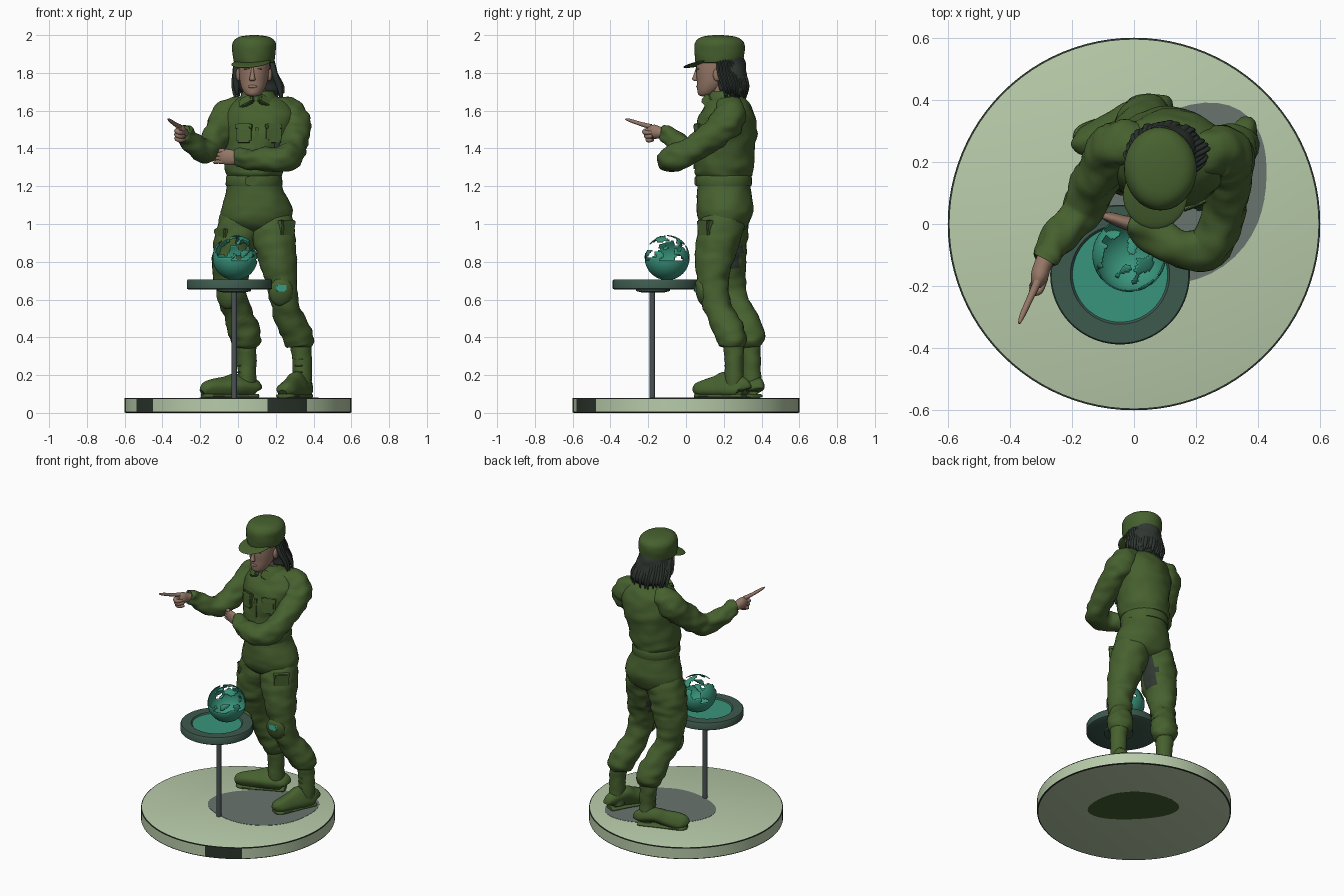
import bpy, bmesh, math, random
from mathutils import Vector, noise, Matrix
random.seed(4)

def mat(name, r, g, b):
    m = bpy.data.materials.new(name)
    m.diffuse_color = (r, g, b, 1)
    return m
GREEN = mat("olive cloth", .062, .118, .028)
PALE = mat("pale green", .48, .6, .4)
DARK = mat("dark edge", .025, .035, .025)
SKIN = mat("skin", .3, .185, .135)
HAIR = mat("dark hair", .03, .04, .033)
TABLE = mat("table grey green", .047, .1, .075)
TEAL = mat("teal", .04, .3, .2)
METAL = mat("pole grey", .07, .085, .085)
GREY = mat("base patch grey", .14, .175, .155)

def finish(name, bm, *mats):
    bmesh.ops.recalc_face_normals(bm, faces=bm.faces)
    me = bpy.data.meshes.new(name)
    bm.to_mesh(me)
    bm.free()
    for m in mats:
        me.materials.append(m)
    ob = bpy.data.objects.new(name, me)
    bpy.context.collection.objects.link(ob)
    return ob

def bridge(bm, rings, cap=True):
    n = len(rings[0])
    for a, b in zip(rings, rings[1:]):
        for i in range(n):
            bm.faces.new((a[i], a[(i + 1) % n], b[(i + 1) % n], b[i]))
    if cap:
        bm.faces.new(rings[0])
        bm.faces.new(rings[-1])

def tube(name, pts, m, flat=False, cloth=0.0, n=28, steps=4, power=1.0):
    """Smooth skin through stations (x, y, z, ra[, rb]); flat keeps the rings level."""
    P = [tuple(p) + ((p[3],) if len(p) == 4 else ()) for p in pts]
    S = []
    for i in range(len(P) - 1):
        a, b, c, d = P[max(i - 1, 0)], P[i], P[i + 1], P[min(i + 2, len(P) - 1)]
        for k in range(steps):
            t = k / steps
            S.append([.5 * (2 * q + (r - p) * t + (2 * p - 5 * q + 4 * r - s) * t * t
                     + (3 * q - p - 3 * r + s) * t ** 3) for p, q, r, s in zip(a, b, c, d)])
    S.append(list(P[-1]))
    bm, rings, side = bmesh.new(), [], None
    for i, s in enumerate(S):
        c = Vector(s[:3])
        T = (Vector(S[min(i + 1, len(S) - 1)][:3]) - Vector(S[max(i - 1, 0)][:3])).normalized()
        if flat:
            T = Vector((0, 0, 1))
        if side is None:
            side = Vector((1, 0, 0)) if abs(T.z) > .9 else T.cross(Vector((0, 0, 1)))
        side = (side - T * side.dot(T)).normalized()
        up = T.cross(side)
        ring = []
        for k in range(n):
            w = math.tau * k / n
            cw, sw = math.cos(w), math.sin(w)
            off = (side * max(s[3], .001) * math.copysign(abs(cw) ** power, cw)
                   + up * max(s[4], .001) * math.copysign(abs(sw) ** power, sw))
            q = c + off
            if cloth:
                q += off.normalized() * cloth * noise.noise(Vector((q.x * 13, q.y * 13, q.z * 24)))
            ring.append(bm.verts.new(q))
        rings.append(ring)
    bridge(bm, rings)
    return finish(name, bm, m)

def blob(name, loc, size, m, rot=(0, 0, 0), box=False):
    bm = bmesh.new()
    if box:
        bmesh.ops.create_cube(bm, size=2)
        bmesh.ops.bevel(bm, geom=bm.edges[:], offset=.25, segments=2, affect='EDGES')
    else:
        bmesh.ops.create_uvsphere(bm, u_segments=24, v_segments=14, radius=1)
    bm.transform(Matrix.Diagonal((*size, 1)))
    ob = finish(name, bm, m)
    ob.location = loc
    ob.rotation_euler = [math.radians(a) for a in rot]
    return ob

def lathe(name, prof, c, mats, rule, n=96):
    bm = bmesh.new()
    rings = [[bm.verts.new((c[0] + r * math.cos(math.tau * k / n), c[1] + r * math.sin(math.tau * k / n), z))
              for k in range(n)] for r, z in prof]
    bridge(bm, rings)
    for f in bm.faces:
        p = f.calc_center_median() - Vector((*c, 0))
        f.material_index = rule(p, math.hypot(p.x, p.y), math.degrees(math.atan2(p.y, p.x)))
    return finish(name, bm, *mats)

# Round base with dark edge lines, two dark rim blocks and painted patches above and below
lathe("base", [(.592, 0), (.6, .002), (.6, .007), (.6, .073), (.6, .078), (.594, .08)], (0, 0), (PALE, DARK),
      lambda p, r, a: int(r > .58 and (p.z < .007 or p.z > .073 or -75 < a < -52 or -154 < a < -137)))
def patch(name, c, z, rx, ry, rot, m):
    bm = bmesh.new()
    bmesh.ops.create_cone(bm, cap_ends=True, segments=48, radius1=1, radius2=1, depth=.002)
    for v in bm.verts:
        w = 1 + .06 * math.sin(3 * math.atan2(v.co.y, v.co.x)) 
        v.co.x, v.co.y = v.co.x * rx * w, v.co.y * ry * w
    ob = finish(name, bm, m)
    ob.location, ob.rotation_euler.z = (*c, z), math.radians(rot)
patch("base_top_patch", (.13, .09), .0805, .34, .26, 35, GREY)
patch("base_bottom_patch", (.05, .05), .0008, .28, .17, 135, GREEN)

# Small round table
lathe("table_top", [(.1, .655), (.215, .652), (.225, .658), (.225, .7), (.221, .705), (.16, .705), (.153, .697)],
      (-.045, -.163), (TABLE, TEAL), lambda p, r, a: int(r < .1 and p.z > .68))
lathe("table_hub", [(.06, .638), (.09, .645), (.09, .66)], (-.02, -.175), (TABLE,), lambda p, r, a: 0)
lathe("table_pole", [(.015, .07), (.015, .65)], (-.02, -.178), (METAL,), lambda p, r, a: 0, 20)

# Broken hollow globe
bm = bmesh.new()
bmesh.ops.create_uvsphere(bm, u_segments=72, v_segments=44, radius=.119)
gone = [f for f in bm.faces for p in [f.calc_center_median()]
        if p.z > -.02 and noise.noise(p * 24 + Vector((3, 1, 7))) + p.z * 2.5 - p.y * 1.2 > .04]
bmesh.ops.delete(bm, geom=gone, context='FACES')
globe = finish("globe", bm, TEAL)
globe.location = (-.015, -.1, .822)
globe.modifiers.new("shell", 'SOLIDIFY').thickness = .004

# Trousers, with dark inner thighs
tube("trouser_hips", [(.09, .21, .95, .05, .06), (.095, .207, .97, .12, .1), (.098, .205, 1.0, .172, .13),
     (.1, .205, 1.05, .19, .148), (.1, .205, 1.1, .18, .15), (.088, .2, 1.19, .148, .142),
     (.085, .2, 1.26, .14, .14)], GREEN, True, .006, 40)
lleg = tube("left_trouser_leg", [(.165, .205, 1.1, .085), (.178, .195, 1.02, .112), (.19, .175, .93, .115),
     (.205, .155, .84, .106), (.222, .145, .75, .092), (.235, .145, .66, .078), (.26, .18, .53, .074),
     (.305, .23, .43, .081), (.328, .248, .37, .075), (.33, .25, .345, .05)], GREEN, cloth=.011, steps=6)
rleg = tube("right_trouser_leg", [(.04, .21, 1.1, .085), (.02, .212, 1.02, .114), (-.01, .21, .93, .116),
     (-.025, .21, .84, .112), (-.035, .22, .75, .098), (-.033, .235, .64, .08), (0, .285, .53, .077),
     (.035, .33, .43, .083), (.045, .34, .37, .074), (.047, .343, .345, .05)], GREEN, cloth=.011, steps=6)
for leg, s in ((lleg, -1), (rleg, 1)):
    leg.data.materials.append(HAIR)
    for f in leg.data.polygons:
        if .76 < f.center.z < .98 and f.normal.x * s > .75 and f.normal.y > -.2:
            f.material_index = 1
for nm, loc, rz in (("left", (.258, .1, .975), 40), ("right", (-.085, .15, .93), -52)):
    blob(nm + "_cargo_pocket", loc, (.045, .016, .042), GREEN, (4, 0, rz), True)
    blob(nm + "_cargo_flap", (loc[0], loc[1], loc[2] + .033), (.049, .019, .013), GREEN, (4, 0, rz), True)
blob("left_knee_pad", (.228, .085, .64), (.064, .033, .076), GREEN, (12, 0, 8))
blob("right_knee_pad", (-.06, .175, .62), (.06, .03, .072), GREEN, (12, 0, -30))
blob("knee_patch", (.228, .054, .662), (.028, .008, .02), TEAL, (-10, 0, 8), True)

# Boots
def boot(name, heel, toe, ankle):
    h, t = Vector(heel), Vector(toe)
    def run(nm, sts, lo=.08):
        pts = []
        for f, w, ht in sts:
            p = h.lerp(t, f)
            pts.append((p.x, p.y, lo + ht / 2, w, ht / 2))
        tube(name + nm, pts, GREEN, n=24, power=.7)
    run("_foot", [(0, .025, .08), (.05, .04, .11), (.35, .046, .14), (.55, .049, .115), (.8, .053, .09),
                  (.93, .046, .075), (1, .025, .045)])
    run("_sole", [(0, .034, .022), (.06, .043, .022), (.4, .046, .022), (.8, .056, .022),
                  (.95, .048, .022), (1.01, .024, .022)], .079)
    x, y = ankle
    tube(name + "_shaft", [(x, y, .11, .047), (x, y, .18, .051), (x, y, .26, .05), (x - .005, y - .002, .33, .055),
         (x - .008, y - .004, .38, .055)], GREEN, True, .006)
    d = (t - h).normalized() * .044
    for i in range(5):
        blob(name + "_lace", (x + d.x, y + d.y, .18 + i * .035), (.026, .009, .006), GREEN,
             (0, 0, math.degrees(math.atan2(d.y, d.x)) + 90))
boot("left_boot", (.365, .305), (.238, .055), (.34, .255))
boot("right_boot", (.1, .37), (-.185, .255), (.047, .346))

# Shirt, belt, collar and pockets
tube("shirt", [(.085, .2, 1.255, .145, .145), (.088, .2, 1.29, .158, .158), (.097, .203, 1.38, .166, .162),
     (.11, .21, 1.48, .184, .166), (.118, .215, 1.56, .192, .155), (.118, .222, 1.62, .17, .125),
     (.112, .22, 1.665, .115, .095), (.11, .22, 1.685, .08, .08)], GREEN, True, .01, 44)
tube("belt", [(.086, .2, 1.2, .145, .143), (.085, .2, 1.206, .15, .148), (.085, .2, 1.25, .148, .148),
     (.085, .2, 1.256, .142, .142)], GREEN, True, 0, 44, 2)
blob("belt_buckle", (.07, .053, 1.228), (.03, .008, .024), GREEN, box=True)
tube("collar", [(.11, .215, 1.645, .105, .1), (.108, .212, 1.67, .1, .095), (.105, .215, 1.705, .08, .08)], GREEN, True, .004)
for s in (-1, 1):
    blob("collar_flap", (.095 + s * .05, .115, 1.65), (.042, .012, .026), GREEN, (-30, s * 25, s * 25), True)
    x = .11 + s * .078
    blob("chest_pocket", (x, .063, 1.475), (.042, .011, .045), GREEN, (-4, 0, s * 20), True)
    blob("chest_pocket_flap", (x, .064, 1.517), (.045, .012, .015), GREEN, (-8, 0, s * 20), True)
blob("front_placket", (.1, .045, 1.4), (.013, .006, .11), GREEN, (-1, 0, 0), True)
blob("side_patch", (.212, .078, 1.415), (.022, .012, .045), HAIR, (0, 0, 38))

# Sleeves
tube("left_sleeve", [(.19, .23, 1.605, .07), (.245, .235, 1.6, .076), (.285, .235, 1.575, .084), (.3, .2, 1.52, .085),
     (.3, .12, 1.45, .077), (.28, .01, 1.378, .07), (.24, -.072, 1.345, .069), (.15, -.08, 1.34, .062),
     (.06, -.035, 1.345, .053), (.0, -.002, 1.352, .045), (-.008, .002, 1.352, .03)], GREEN, cloth=.016, steps=6)
tube("right_sleeve", [(.04, .24, 1.605, .07), (-.01, .25, 1.6, .076), (-.05, .25, 1.575, .082), (-.085, .21, 1.52, .082),
     (-.125, .14, 1.45, .074), (-.16, .06, 1.395, .068), (-.2, .0, 1.398, .062), (-.25, -.06, 1.44, .054),
     (-.285, -.108, 1.477, .045), (-.29, -.115, 1.482, .03)], GREEN, cloth=.016, steps=6)

# Left hand laid across the body
tube("left_hand", [(.01, -.006, 1.35, .026, .032), (-.03, .005, 1.352, .022, .04), (-.075, .02, 1.357, .018, .04),
     (-.095, .028, 1.358, .012, .032)], SKIN)
for i in range(4):
    z, e = 1.387 - i * .019, (0, .012, .006, -.008)[i]
    tube("left_finger", [(-.07, .018, z, .012), (-.105, .03, z, .011), (-.13 - e, .045, z - .004, .009),
         (-.138 - e, .05, z - .005, .003)], SKIN, n=12)

# Right hand pointing
tube("right_hand", [(-.278, -.1, 1.472, .029, .027), (-.295, -.135, 1.483, .028, .03), (-.305, -.17, 1.488, .028, .038),
     (-.315, -.2, 1.492, .016, .028)], SKIN)
tube("pointing_finger", [(-.31, -.185, 1.515, .014), (-.335, -.24, 1.53, .011), (-.36, -.295, 1.548, .009),
     (-.37, -.32, 1.556, .004)], SKIN, n=14)
for i in range(3):
    z = 1.497 - i * .02
    tube("curled_finger", [(-.305, -.18, z, .013), (-.325, -.215 + i * .008, z - .004, .013),
         (-.305, -.215 + i * .008, z - .014, .012), (-.285, -.175, z - .012, .009)], SKIN, n=12)

# Head and face
tube("neck", [(.105, .21, 1.62, .058), (.095, .19, 1.7, .052), (.088, .175, 1.78, .055)], SKIN, True)
tube("head", [(.08, .098, 1.676, .018, .016), (.08, .107, 1.686, .04, .042), (.081, .125, 1.715, .06, .066),
     (.083, .142, 1.755, .073, .084), (.085, .152, 1.81, .08, .098), (.085, .16, 1.87, .082, .102),
     (.085, .17, 1.93, .07, .09)], SKIN, True, n=32)
tube("nose", [(.077, .06, 1.825, .006, .008), (.076, .052, 1.79, .011, .012), (.076, .048, 1.766, .016, .016),
     (.076, .056, 1.756, .01, .01)], SKIN, True, n=14)
blob("lips", (.077, .064, 1.728), (.024, .01, .009), SKIN)
for s in (-1, 1):
    blob("brow", (.079 + s * .033, .063, 1.823), (.019, .006, .004), SKIN, (0, s * 6, s * 18))
    blob("ear", (.085 + s * .082, .165, 1.79), (.014, .022, .034), SKIN)

# Hair mass with loose locks
tube("hair", [(.085, .2, 1.9, .09, .1), (.092, .225, 1.83, .1, .092), (.105, .24, 1.76, .108, .08),
     (.118, .25, 1.7, .1, .066), (.125, .255, 1.67, .07, .045)], HAIR, True, .012, 36)
for i in range(26):
    a = math.radians(-14 + 206 * i / 25)
    c, s = math.cos(a), math.sin(a)
    k = random.uniform(.95, 1.1)
    tube("hair_lock", [(.087 + .095 * c, .19 + .1 * s, 1.87, .011, .007), (.09 + .105 * c, .2 + .11 * s, 1.8, .015, .009),
         (.105 + .118 * k * c, .22 + .1 * k * s, 1.73, .014, .008),
         (.113 + .12 * k * c, .23 + .085 * s, random.uniform(1.66, 1.7), .004, .003)], HAIR, n=10)

# Cap
tube("cap_crown", [(.085, .174, 1.853, .104, .122), (.085, .175, 1.862, .109, .127), (.085, .178, 1.92, .116, .134),
     (.085, .178, 1.962, .112, .128), (.085, .175, 1.988, .086, .098), (.085, .172, 1.998, .04, .045),
     (.085, .172, 2.0, .005, .005)], GREEN, True, .003, 40)
blob("cap_brim", (.068, .09, 1.853), (.104, .108, .011), GREEN, (13, -3, -10))

# Smooth shading with sharp edges kept
bpy.ops.object.select_all(action='SELECT')
bpy.context.view_layer.objects.active = globe
bpy.ops.object.shade_smooth_by_angle(angle=math.radians(40))
